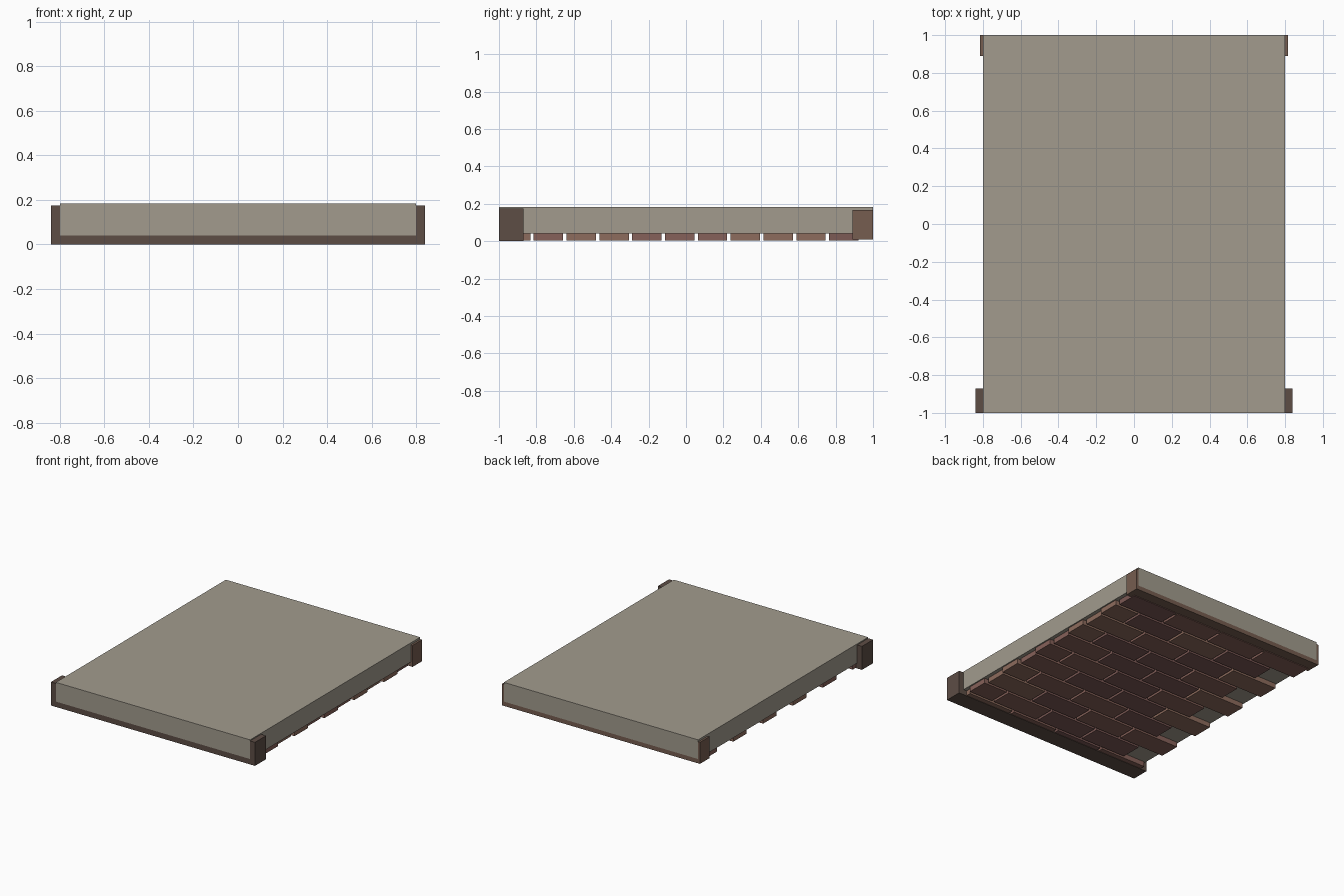
import bpy, random

if "Cube" in bpy.data.objects:
    bpy.data.objects.remove(bpy.data.objects["Cube"])

random.seed(4)


def material(name, rgb):
    m = bpy.data.materials.new(name)
    m.diffuse_color = (*rgb, 1)
    m.use_nodes = True
    m.node_tree.nodes["Principled BSDF"].inputs["Base Color"].default_value = m.diffuse_color
    return m


def box(name, x, y, z, mat):
    """Box from (min, max) ranges on each axis."""
    bpy.ops.mesh.primitive_cube_add(size=1)
    o = bpy.context.object
    o.name = name
    o.location = [(a + b) / 2 for a, b in (x, y, z)]
    o.scale = [b - a for a, b in (x, y, z)]
    bpy.ops.object.transform_apply(location=True, scale=True, rotation=False)
    o.data.materials.append(mat)
    return o


stone = material("stone", (0.36, 0.33, 0.27))
dark = material("dark_brown", (0.11, 0.075, 0.06))
brown = material("brown", (0.18, 0.11, 0.08))
brick_mats = [material("brick_red", (0.24, 0.12, 0.10)),
              material("brick_dark", (0.20, 0.10, 0.09)),
              material("brick_tan", (0.27, 0.15, 0.11))]

# Main slab
box("slab", (-0.8, 0.8), (-1, 1), (0.04, 0.183), stone)

# Edge beams with upturned end blocks, front and back
for name, half, y, z0, z1, mat in (
        ("front", 0.84, (-1, -0.87), 0.0, 0.175, dark),
        ("back", 0.815, (0.89, 1), 0.008, 0.168, brown)):
    box(name + "_beam", (-half, half), y, (z0, 0.04), mat)
    for side, s in (("left", -1), ("right", 1)):
        xs = sorted((s * 0.8, s * half))
        box(f"{name}_{side}_end_block", xs, y, (0.04, z1), mat)

# Staggered brick courses under the slab
pitch_x, pitch_y, gap = 0.395, 0.1755, 0.018
for row in range(11):
    y0 = -0.99 + row * pitch_y
    start = -0.79 + (pitch_x / 2 if row % 2 else 0)
    for col in range(4):
        x0 = start + col * pitch_x
        x1 = min(x0 + pitch_x - gap, 0.79)
        box(f"brick_{row}_{col}", (x0, x1), (y0, y0 + pitch_y - gap),
            (0.003, 0.042), random.choice(brick_mats))
